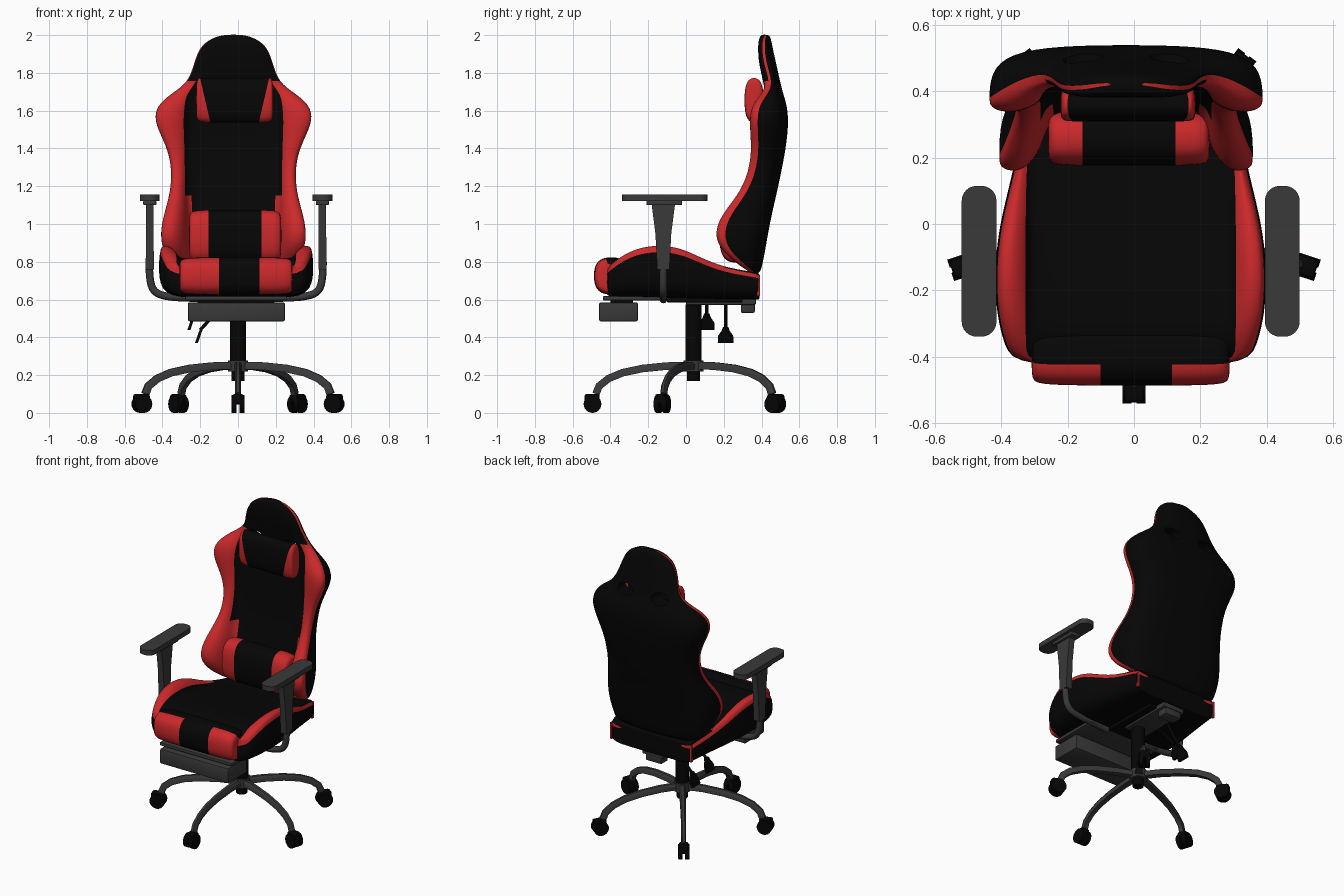
import bpy, bmesh, math
from mathutils import Vector, Matrix

cube = bpy.data.objects.get("Cube")
if cube:
    bpy.data.objects.remove(cube, do_unlink=True)


def material(name, r, g, b):
    m = bpy.data.materials.new(name)
    m.use_nodes = True
    m.diffuse_color = (r, g, b, 1)
    m.node_tree.nodes["Principled BSDF"].inputs["Base Color"].default_value = (r, g, b, 1)
    return m


BLACK, RED, GREY = 0, 1, 2
MATS = [material("black_leather", .0018, .0018, .0018),
        material("red_leather", .6, .022, .024),
        material("dark_grey_metal", .041, .041, .042)]
SIDES = (("left", 1), ("right", -1))
SQUARE = ((-1, -1), (1, -1), (1, 1), (-1, 1))
built = []


def finish(name, bm, mat=None, subsurf=0):
    """Turn a bmesh into a named object, applying smoothing subdivision."""
    bmesh.ops.recalc_face_normals(bm, faces=bm.faces)
    if mat is not None:
        for f in bm.faces:
            f.material_index = mat
    me = bpy.data.meshes.new(name)
    bm.to_mesh(me)
    bm.free()
    ob = bpy.data.objects.new(name, me)
    bpy.context.collection.objects.link(ob)
    for m in MATS:
        me.materials.append(m)
    if subsurf:
        mod = ob.modifiers.new("smooth", 'SUBSURF')
        mod.levels = mod.render_levels = subsurf
        bpy.context.view_layer.objects.active = ob
        bpy.ops.object.modifier_apply(modifier=mod.name)
    built.append(ob)
    return ob


def loft(name, rings, rule, caps=(BLACK, BLACK), subsurf=0):
    """Skin closed rings; rule(row, segment, mirrored segment) gives the colour."""
    bm = bmesh.new()
    rows = [[bm.verts.new(p) for p in ring] for ring in rings]
    n = len(rows[0])
    for r in range(len(rows) - 1):
        for i in range(n):
            j = (i + 1) % n
            f = bm.faces.new((rows[r][i], rows[r][j], rows[r + 1][j], rows[r + 1][i]))
            f.material_index = rule(r, i, min(i, n - 1 - i))
    for row, c in zip((rows[0], rows[-1]), caps):
        bm.faces.new(row).material_index = c
    return finish(name, bm, subsurf=subsurf)


def mirrored(half):
    return half + [Vector((-p.x, p.y, p.z)) for p in half[-2:0:-1]]


def mix(a, b, t):
    return a + (b - a) * t


def box(name, lo, hi, mat, bevel=0, upright=False):
    bm = bmesh.new()
    bmesh.ops.create_cube(bm, size=1)
    lo, hi = Vector(lo), Vector(hi)
    for v in bm.verts:
        v.co = (lo + hi) / 2 + v.co * (hi - lo)
    if bevel:
        edges = [e for e in bm.edges
                 if not upright or abs(e.verts[0].co.z - e.verts[1].co.z) > .001]
        bmesh.ops.bevel(bm, geom=edges, offset=bevel, segments=6 if upright else 2,
                        profile=.5, affect='EDGES')
    return finish(name, bm, mat)


def cylinder(name, pos, radius, depth, mat, rot=Matrix()):
    bm = bmesh.new()
    bmesh.ops.create_cone(bm, cap_ends=True, segments=24, radius1=radius, radius2=radius,
                          depth=depth, matrix=Matrix.Translation(pos) @ rot)
    return finish(name, bm, mat)


def tube(name, pts, radius, mat):
    cu = bpy.data.curves.new(name, 'CURVE')
    cu.dimensions = '3D'
    cu.bevel_depth = radius
    cu.use_fill_caps = True
    sp = cu.splines.new('NURBS')
    sp.points.add(len(pts) - 1)
    for p, co in zip(sp.points, pts):
        p.co = (*co, 1)
    sp.use_endpoint_u = True
    sp.order_u = 3
    cu.materials.append(MATS[mat])
    bpy.context.collection.objects.link(bpy.data.objects.new(name, cu))


def pillow(name, c, hx, ry, rz, split, slant=0, mid=0, black_top=0):
    """Cushion along x with red ends and a black middle."""
    inner, rings = split - .03, []
    for x, s, k in ((-hx, .8, 0), (.012 - hx, 1.03, 0), (mid - split, 1.04, -slant),
                    (mid - inner, 1.04, -slant), (mid + inner, 1.04, slant),
                    (mid + split, 1.04, slant), (hx - .012, 1.03, 0), (hx, .8, 0)):
        ring = []
        for i in range(12):
            a = math.tau * (i + .5) / 12
            y, z = [s * r * math.copysign(abs(f) ** .75, f)
                    for r, f in ((ry, math.cos(a)), (rz, math.sin(a)))]
            ring.append(Vector(c) + Vector((x + k * z, y, z)))
        rings.append(ring)
    return loft(name, rings, lambda r, i, s: BLACK if 2 <= r <= 4 or i < black_top else RED,
                (RED, RED), 2)


# Backrest: height, half width, panel half width, panel y, bolster y, rear y
back_rows = [(.735, .28, .22, .37, .35, .39), (.78, .33, .23, .32, .28, .405),
             (.86, .375, .235, .32, .18, .42), (.95, .39, .235, .335, .145, .435),
             (1.05, .37, .235, .355, .185, .455), (1.15, .34, .24, .375, .27, .478),
             (1.25, .328, .24, .39, .32, .50), (1.36, .338, .24, .40, .343, .522),
             (1.46, .38, .24, .41, .34, .537), (1.55, .422, .24, .415, .333, .543),
             (1.63, .405, .235, .42, .345, .535), (1.69, .33, .23, .42, .40, .515),
             (1.75, .24, .18, .41, .43, .50), (1.85, .21, .15, .385, .392, .478),
             (1.94, .18, .12, .38, .385, .458), (1.985, .115, .07, .387, .39, .45),
             (2.003, .05, .03, .40, .405, .44)]
rings = []
for z, w, p, yp, yf, yb in back_rows:
    half = [(0, yp), (p / 2, yp), (p, yp), (p + .015, mix(yp, yf, .6)),
            (mix(p, w, .5), yf), (mix(p, w, .85), yf + .004),
            (w - .006, yf + .018), (w, yf + .03),
            (w - .003, mix(yf, yb, .6)), (w * .85, yb - .025), (w * .5, yb - .003), (0, yb)]
    rings.append(mirrored([Vector((x, y, z)) for x, y in half]))


def back_colour(r, i, s):
    inner = 2 if r < 5 else 3
    return RED if s == 6 or (inner <= s < 6 and r < 12) else BLACK


backrest = loft("backrest", rings, back_colour, subsurf=2)

# Openings under the headrest
for side, s in SIDES:
    cutter = cylinder("opening_cutter", (s * .13, .45, 1.725), 1, 6, BLACK,
                      Matrix.Rotation(math.pi / 2, 4, 'X') @ Matrix.Diagonal((.06, .038, .1, 1)))
    cutter.hide_render = True
    mod = backrest.modifiers.new("opening", 'BOOLEAN')
    mod.operation, mod.object, mod.solver = 'DIFFERENCE', cutter, 'EXACT'
    bpy.context.view_layer.objects.active = backrest
    bpy.ops.object.modifier_apply(modifier=mod.name)
    built.remove(cutter)
    bpy.data.objects.remove(cutter, do_unlink=True)

# Seat: y, half width, centre height, bolster height
seat_rows = [(-.435, .35, .74, .75), (-.37, .385, .81, .815), (-.27, .41, .82, .875),
             (-.15, .415, .81, .895), (-.03, .405, .795, .88), (.08, .38, .775, .825),
             (.2, .35, .755, .775), (.34, .328, .745, .75), (.385, .318, .74, .74),
             (.39, .312, .735, .735)]
rings = []
for y, w, zt, zs in seat_rows:
    zb = mix(.62, .605, (y + .43) / .8)
    p = min(.312, w - .035)
    half = [(0, zt), (.2, zt), (p - .008, zt), (p, mix(zt, zs, .5)), (mix(p, w, .45), zs),
            (w - .022, zs - .008), (w - .01, zs - .022), (w, mix(zb, zs, .5)),
            (w - .02, zb), (.2, zb - .005), (0, zb - .005)]
    rings.append(mirrored([Vector((x, y, z)) for x, z in half]))
loft("seat", rings, lambda r, i, s: RED if s == 5 or (2 < s < 5 and r < 6) else BLACK,
     (RED, BLACK), 2)
pillow("seat_front_roll", (0, -.395, .725), .3, .092, .098, .078, mid=.02, black_top=3)
for side, s in SIDES:
    box(side + "_seat_rear_piping", (s * .3 - .006, .375, .62), (s * .3 + .006, .392, .73), RED)

# Loose cushions
pillow("lumbar_pillow", (-.005, .26, .935), .245, .083, .138, .128)
pillow("neck_pillow", (-.008, .36, 1.655), .205, .05, .117, .154, .28)

# Armrests
for side, s in SIDES:
    xs = sorted((s * .405, s * .51))
    box(side + "_armrest_pad", (xs[0], -.34, 1.122), (xs[1], .115, 1.155), GREY, .045, True)
    box(side + "_armrest_bracket", (s * .457 - .035, -.21, 1.1), (s * .457 + .035, -.02, 1.124), GREY, .006)
    post = [[Vector((s * .457 + a * t, -.12 + b * d, z)) for a, b in SQUARE]
            for z, t, d in ((.76, .022, .032), (.95, .02, .042), (1.105, .02, .062))]
    loft(side + "_armrest_post", post, lambda r, i, s: GREY, (GREY, GREY))
    tube(side + "_armrest_bar", [(s * x, -.12, z) for x, z in
         ((.46, .8), (.46, .71), (.435, .635), (.35, .612), (.26, .61), (.12, .6))], .02, GREY)

# Footrest and mechanism under the seat
box("footrest", (-.255, -.46, .485), (.258, -.255, .585), GREY, .008)
box("footrest_slide", (-.27, -.44, .596), (.27, -.1, .618), GREY, .005)
box("footrest_link", (-.2, -.4, .58), (.2, -.28, .6), BLACK)
box("tilt_plate", (-.13, -.1, .585), (.13, .3, .61), BLACK, .005)
box("tilt_channel", (-.08, 0, .572), (.08, .37, .605), GREY, .005)
box("tilt_housing", (-.06, .29, .53), (.06, .365, .6), GREY, .008)

# Levers with flared paddles
for label, y, x, z in (("height", .11, -.25, .44), ("recline", .21, -.21, .37)):
    tube(label + "_lever", [(-.08, y, .58), (x + .08, y, z + .13), (x + .02, y, z + .07)], .009, BLACK)
    paddle = [[Vector((x + t * .03 + a * .008, y + b * d, z + t * .085)) for a, b in SQUARE]
              for t, d in ((0, .042), (.45, .04), (.75, .022), (1, .014))]
    loft(label + "_lever_paddle", paddle, lambda r, i, s: BLACK)

# The upper half sits slightly off the base axis
for o in bpy.context.collection.objects:
    if o in built or o.type == 'CURVE':
        o.location.x = -.024 if o is backrest else -.01

# Gas column and hub
CY = .04
cylinder("gas_column", (0, CY, .42), .043, .31, BLACK)
cylinder("column_foot", (0, CY, .21), .034, .08, BLACK)
cylinder("base_hub", (0, CY, .248), .052, .06, GREY)

# Five curved legs, each with a twin wheel caster
spine = [(.02, .25, .03), (.14, .248, .026), (.27, .235, .023), (.375, .213, .021),
         (.45, .182, .02), (.5, .142, .02), (.517, .1, .02)]
for k in range(5):
    turn = Matrix.Translation((0, CY, 0)) @ Matrix.Rotation(k * math.tau / 5 - math.pi / 2, 4, 'Z')
    name = "leg_%d" % (k + 1)
    rings = []
    for i, (r, z, w) in enumerate(spine):
        a, b = spine[max(i - 1, 0)], spine[min(i + 1, len(spine) - 1)]
        normal = Vector((a[1] - b[1], 0, b[0] - a[0])).normalized()
        rings.append([turn @ (Vector((r, u * w * .75, z)) + normal * v * .02)
                      for u, v in ((-1, -1), (-1, .4), (-.5, 1), (.5, 1), (1, .4), (1, -1))])
    loft(name, rings, lambda r, i, s: GREY, (GREY, GREY))
    spin = turn @ Matrix.Translation((.535, 0, .047)) @ Matrix.Rotation(math.pi / 2, 4, 'X')
    for tag, d in (("a", -.021), ("b", .021)):
        cylinder(name + "_wheel_" + tag, (0, 0, 0), .047, .026, BLACK,
                 spin @ Matrix.Translation((0, 0, d)))
    hood = box(name + "_caster_hood", (.497, -.03, .045), (.578, .03, .1), BLACK, .012)
    hood.data.transform(turn)

# Smooth shading that keeps hard edges
bpy.ops.object.select_all(action='DESELECT')
for o in built:
    o.select_set(True)
bpy.context.view_layer.objects.active = built[0]
bpy.ops.object.shade_smooth_by_angle(angle=math.radians(40))
